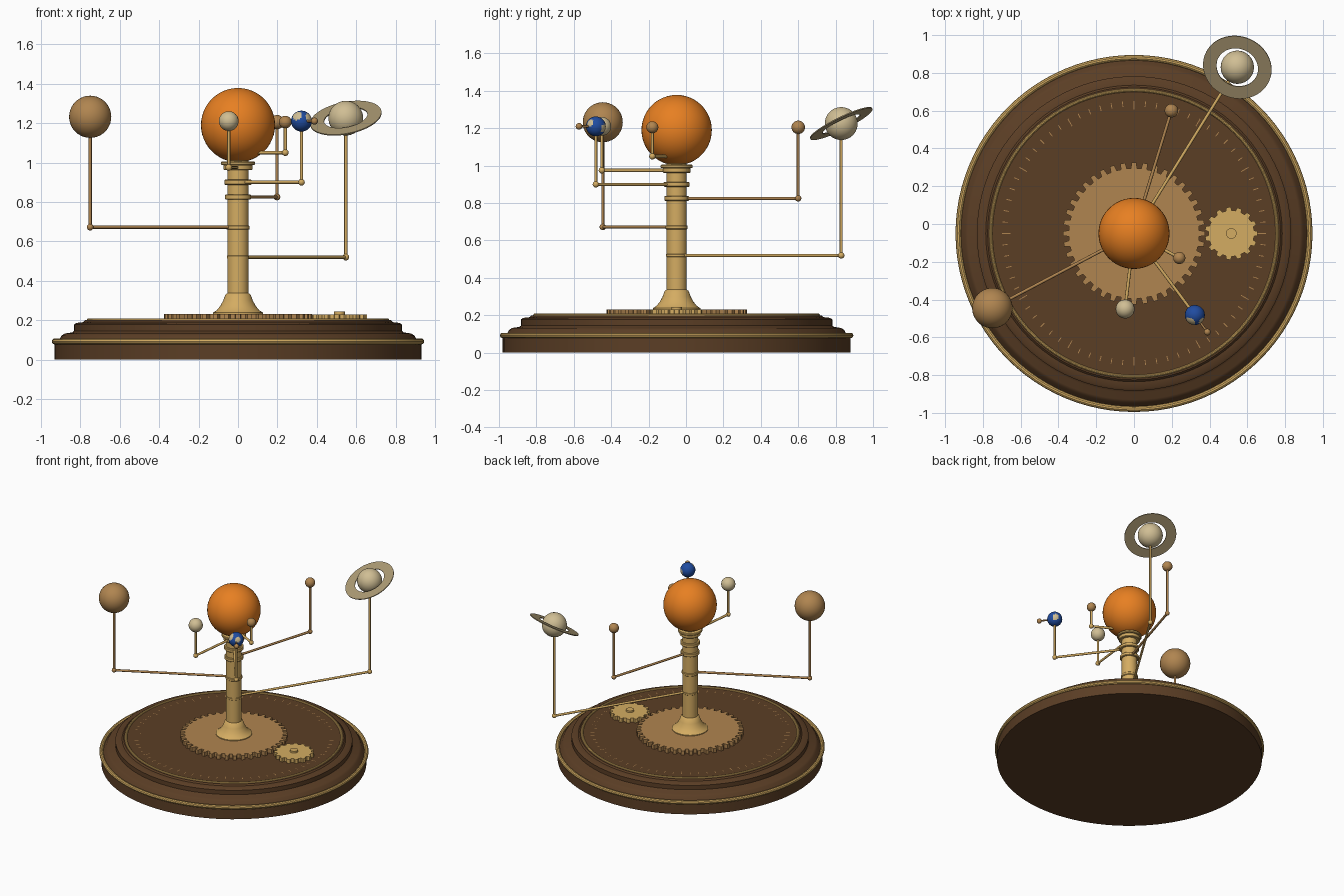
import bpy, bmesh, math
from mathutils import Vector

if "Cube" in bpy.data.objects:
    bpy.data.objects.remove(bpy.data.objects["Cube"])

CY = -0.05                       # the main axis stands at (0, CY)


def material(name, r, g, b):
    m = bpy.data.materials.new(name)
    lin = [((c / 255 + 0.055) / 1.055) ** 2.4 for c in (r, g, b)]
    m.diffuse_color = (*lin, 1)
    m.use_nodes = True
    m.node_tree.nodes["Principled BSDF"].inputs["Base Color"].default_value = m.diffuse_color
    return m


WOOD = material("dark_wood", 91, 62, 37)
BRASS = material("brass", 212, 172, 98)
BRONZE = material("bronze", 176, 133, 80)
ORANGE = material("sun_orange", 232, 128, 34)
CREAM = material("cream", 208, 190, 148)
BLUE = material("ocean_blue", 32, 76, 160)
KHAKI = material("ring_khaki", 172, 154, 116)


def finish(name, bm, mat, smooth=True):
    bmesh.ops.recalc_face_normals(bm, faces=bm.faces)
    me = bpy.data.meshes.new(name)
    bm.to_mesh(me)
    bm.free()
    ob = bpy.data.objects.new(name, me)
    bpy.context.collection.objects.link(ob)
    me.materials.append(mat)
    if smooth:
        bpy.ops.object.select_all(action='DESELECT')
        ob.select_set(True)
        bpy.context.view_layer.objects.active = ob
        bpy.ops.object.shade_smooth_by_angle(angle=math.radians(35))
    return ob


def lathe(name, profile, mat, segs=64, center=(0, CY, 0), closed=False):
    """Turn (radius, z) points round a vertical axis."""
    bm = bmesh.new()
    rings = []
    for r, z in profile:
        rings.append([bm.verts.new((center[0] + r * math.cos(2 * math.pi * i / segs),
                                    center[1] + r * math.sin(2 * math.pi * i / segs),
                                    center[2] + z)) for i in range(segs)])
    pairs = list(zip(rings, rings[1:]))
    if closed:
        pairs.append((rings[-1], rings[0]))
    for a, b in pairs:
        for i in range(segs):
            j = (i + 1) % segs
            bm.faces.new((a[i], a[j], b[j], b[i]))
    if not closed:
        bm.faces.new(rings[0])
        bm.faces.new(rings[-1])
    return finish(name, bm, mat)


def torus(name, R, r, z, mat):
    pts = [(R + r * math.cos(math.tau * k / 10), z + r * math.sin(math.tau * k / 10))
           for k in range(10)]
    return lathe(name, pts, mat, 96, closed=True)


def ball(name, loc, r, mat, segs=32):
    bm = bmesh.new()
    bmesh.ops.create_uvsphere(bm, u_segments=segs, v_segments=segs // 2, radius=r)
    bmesh.ops.translate(bm, verts=bm.verts, vec=loc)
    return finish(name, bm, mat)


def rod(name, a, b, r, mat):
    a, b = Vector(a), Vector(b)
    bm = bmesh.new()
    bmesh.ops.create_cone(bm, cap_ends=True, segments=12, radius1=r, radius2=r,
                          depth=(b - a).length)
    bm.transform((b - a).to_track_quat('Z', 'Y').to_matrix().to_4x4())
    bmesh.ops.translate(bm, verts=bm.verts, vec=(a + b) / 2)
    return finish(name, bm, mat)


def gear(name, center, root, tip, teeth, z0, z1, mat):
    bm = bmesh.new()
    vs = []
    for i in range(teeth):
        for f, r in ((-0.30, root), (-0.20, tip), (0.20, tip), (0.30, root)):
            a = math.tau * (i + f) / teeth
            vs.append(bm.verts.new((center[0] + r * math.cos(a),
                                    center[1] + r * math.sin(a), z0)))
    face = bm.faces.new(vs)
    ext = bmesh.ops.extrude_face_region(bm, geom=[face])
    top = [v for v in ext["geom"] if isinstance(v, bmesh.types.BMVert)]
    bmesh.ops.translate(bm, verts=top, vec=(0, 0, z1 - z0))
    return finish(name, bm, mat, smooth=False)


# stepped wooden base with brass trim
lathe("base", [(0.93, 0), (0.93, 0.08), (0.905, 0.105), (0.895, 0.122), (0.88, 0.132),
               (0.842, 0.138), (0.832, 0.145), (0.832, 0.178), (0.82, 0.186),
               (0.785, 0.19), (0.775, 0.2)], WOOD, 96)
torus("base_rim", 0.93, 0.015, 0.092, BRASS)
torus("dial_ring", 0.758, 0.009, 0.2, BRASS)

# dial tick marks
bm = bmesh.new()
for i in range(72):
    a = math.tau * i / 72
    inner = 0.655 if i % 6 == 0 else 0.672
    d, s = Vector((math.cos(a), math.sin(a), 0)), Vector((-math.sin(a), math.cos(a), 0))
    o = Vector((0, CY, 0.203))
    bm.faces.new([bm.verts.new(o + d * r + s * w) for r, w in
                  ((inner, -0.0022), (0.70, -0.0022), (0.70, 0.0022), (inner, 0.0022))])
finish("dial_ticks", bm, BRONZE, smooth=False)

# gears
gear("main_gear", (0, CY), 0.345, 0.376, 40, 0.2, 0.232, BRONZE)
gear("pinion_gear", (0.515, CY), 0.122, 0.14, 15, 0.2, 0.23, BRASS)
lathe("pinion_hub", [(0.028, 0.2), (0.028, 0.243)], BRASS, 24, (0.515, CY, 0))

# column with flared foot and collars
lathe("column", [(0.127, 0.23), (0.127, 0.238), (0.108, 0.25), (0.09, 0.272), (0.075, 0.3),
                 (0.064, 0.33), (0.054, 0.337), (0.054, 1.06)], BRASS, 48)
for i, (z, r, h) in enumerate([(0.52, 0.056, 0.01), (0.67, 0.059, 0.011), (0.825, 0.066, 0.013),
                               (0.90, 0.069, 0.013), (0.975, 0.074, 0.014), (0.996, 0.086, 0.009)]):
    lathe(f"collar_{i + 1}", [(r - 0.004, z - h), (r, z - h + 0.004),
                              (r, z + h - 0.004), (r - 0.004, z + h)], BRASS, 48)

# central sun
ball("sun", (0, CY, 1.19), 0.188, ORANGE, 48)

# planets: name, x, y, planet height, arm height, radius, colour, rod colour
PLANETS = [
    ("first_planet", 0.24, -0.18, 1.205, 1.05, 0.032, BRONZE, BRASS),
    ("second_planet", -0.047, -0.45, 1.21, 0.975, 0.05, CREAM, BRASS),
    ("third_planet", 0.322, -0.482, 1.21, 0.90, 0.053, BLUE, BRASS),
    ("fourth_planet", 0.198, 0.60, 1.205, 0.825, 0.036, BRONZE, BRONZE),
    ("fifth_planet", -0.75, -0.445, 1.232, 0.672, 0.107, BRONZE, BRONZE),
    ("ringed_planet", 0.547, 0.83, 1.225, 0.52, 0.088, CREAM, BRASS),
]
for name, x, y, z, za, r, mat, rod_mat in PLANETS:
    rod(name + "_arm", (0, CY, za), (x, y, za), 0.0085, rod_mat)
    rod(name + "_post", (x, y, za), (x, y, z), 0.008, rod_mat)
    ball(name + "_joint", (x, y, za), 0.017, rod_mat, 16)
    ob = ball(name, (x, y, z), r, mat, 40)
    if mat == BLUE:
        # land patches
        ob.data.materials.append(CREAM)
        lands = [(Vector(d).normalized(), c) for d, c in
                 (((-0.45, -0.7, 0.55), 0.87), ((0.7, -0.6, 0.35), 0.92), ((0.5, 0.8, -0.2), 0.9))]
        for p in ob.data.polygons:
            n = (p.center - Vector((x, y, z))).normalized()
            if any(n.dot(d) > c for d, c in lands):
                p.material_index = 1

# small moon on its own arm
rod("moon_arm", (0.322, -0.482, 1.21), (0.388, -0.572, 1.21), 0.006, BRONZE)
ball("moon", (0.388, -0.572, 1.21), 0.018, BRONZE, 16)

# tilted flat ring
ring = lathe("planet_ring", [(0.112, -0.003), (0.184, -0.003), (0.184, 0.003), (0.112, 0.003)],
             KHAKI, 64, (0, 0, 0), closed=True)
ring.data.transform(Vector((-0.2, -0.49, 1)).to_track_quat('Z', 'Y').to_matrix().to_4x4())
ring.location = (0.547, 0.83, 1.225)
